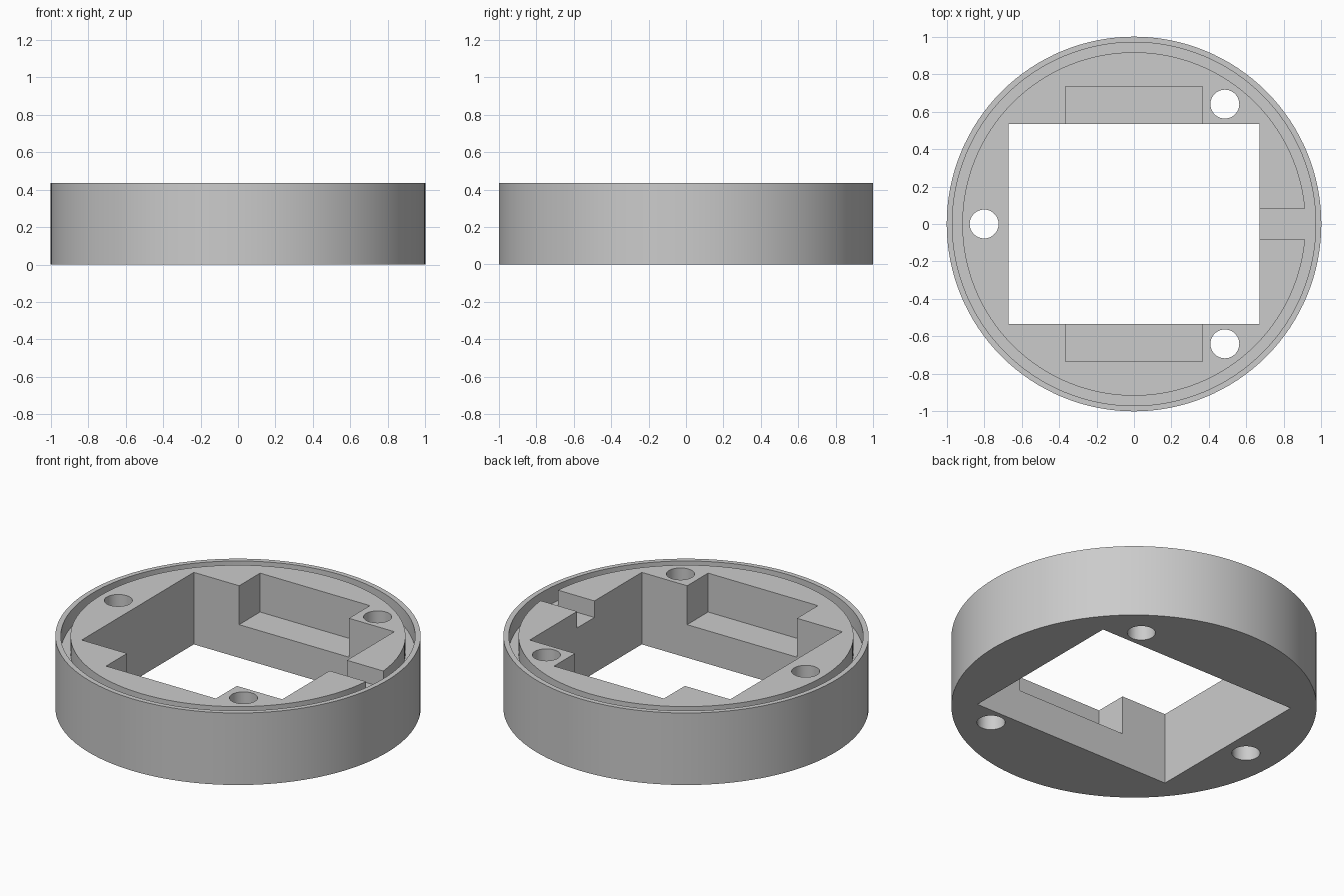
import bpy
import bmesh
import math
from mathutils import Matrix, Vector

scene = bpy.context.scene
if "Cube" in bpy.data.objects:
    bpy.data.objects.remove(bpy.data.objects["Cube"], do_unlink=True)

HEIGHT = 0.435
GROOVE_FLOOR = HEIGHT - 0.1
POCKET_FLOOR = 0.2
SEGMENTS = 128

grey = bpy.data.materials.new("plain grey")
grey.use_nodes = True
color = (0.6, 0.6, 0.6, 1)
grey.diffuse_color = color
grey.node_tree.nodes["Principled BSDF"].inputs["Base Color"].default_value = color


def add_object(name, bm):
    bmesh.ops.recalc_face_normals(bm, faces=bm.faces)
    mesh = bpy.data.meshes.new(name)
    bm.to_mesh(mesh)
    bm.free()
    mesh.materials.append(grey)
    obj = bpy.data.objects.new(name, mesh)
    scene.collection.objects.link(obj)
    return obj


def lathe(name, profile):
    """Revolve an (r, z) profile around the z axis."""
    bm = bmesh.new()
    verts = [bm.verts.new((r, 0, z)) for r, z in profile]
    edges = [bm.edges.new(pair) for pair in zip(verts, verts[1:])]
    bmesh.ops.spin(bm, geom=verts + edges, cent=(0, 0, 0), axis=(0, 0, 1),
                   angle=math.tau, steps=SEGMENTS, use_duplicate=False)
    bmesh.ops.remove_doubles(bm, verts=bm.verts, dist=0.0001)
    return add_object(name, bm)


def box_cutter(name, low, high):
    low, high = Vector(low), Vector(high)
    bm = bmesh.new()
    bmesh.ops.create_cube(bm, size=1, matrix=Matrix.Translation((low + high) / 2)
                          @ Matrix.Diagonal((high - low).to_4d()))
    return add_object(name, bm)


def hole_cutter(name, x, y):
    bm = bmesh.new()
    bmesh.ops.create_cone(bm, cap_ends=True, segments=48, radius1=0.077,
                          radius2=0.077, depth=2, matrix=Matrix.Translation((x, y, 0)))
    return add_object(name, bm)


# Round body with a thin outer rim and a groove behind it
body = lathe("ring_body", [
    (0, 0), (1, 0), (1, HEIGHT), (0.97, HEIGHT), (0.97, GROOVE_FLOOR),
    (0.917, GROOVE_FLOOR), (0.917, HEIGHT), (0, HEIGHT)])

# Rectangular opening, two side pockets, wire notch and screw holes
cutters = [
    box_cutter("opening_cutter", (-0.67, -0.535, -1), (0.67, 0.535, 1)),
    box_cutter("back_pocket_cutter", (-0.367, 0.4, POCKET_FLOOR), (0.367, 0.735, 1)),
    box_cutter("front_pocket_cutter", (-0.367, -0.735, POCKET_FLOOR), (0.367, -0.4, 1)),
    box_cutter("notch_cutter", (0.5, -0.083, GROOVE_FLOOR), (0.945, 0.083, 1)),
    hole_cutter("side_hole_cutter", -0.8, 0),
    hole_cutter("back_hole_cutter", 0.485, 0.64),
    hole_cutter("front_hole_cutter", 0.485, -0.64),
]

bpy.ops.object.select_all(action="DESELECT")
bpy.context.view_layer.objects.active = body
body.select_set(True)
for cutter in cutters:
    cut = body.modifiers.new(cutter.name, "BOOLEAN")
    cut.operation = "DIFFERENCE"
    cut.solver = "EXACT"
    cut.object = cutter
    bpy.ops.object.modifier_apply(modifier=cut.name)
    bpy.data.objects.remove(cutter, do_unlink=True)

bpy.ops.object.shade_smooth_by_angle(angle=math.radians(30))
